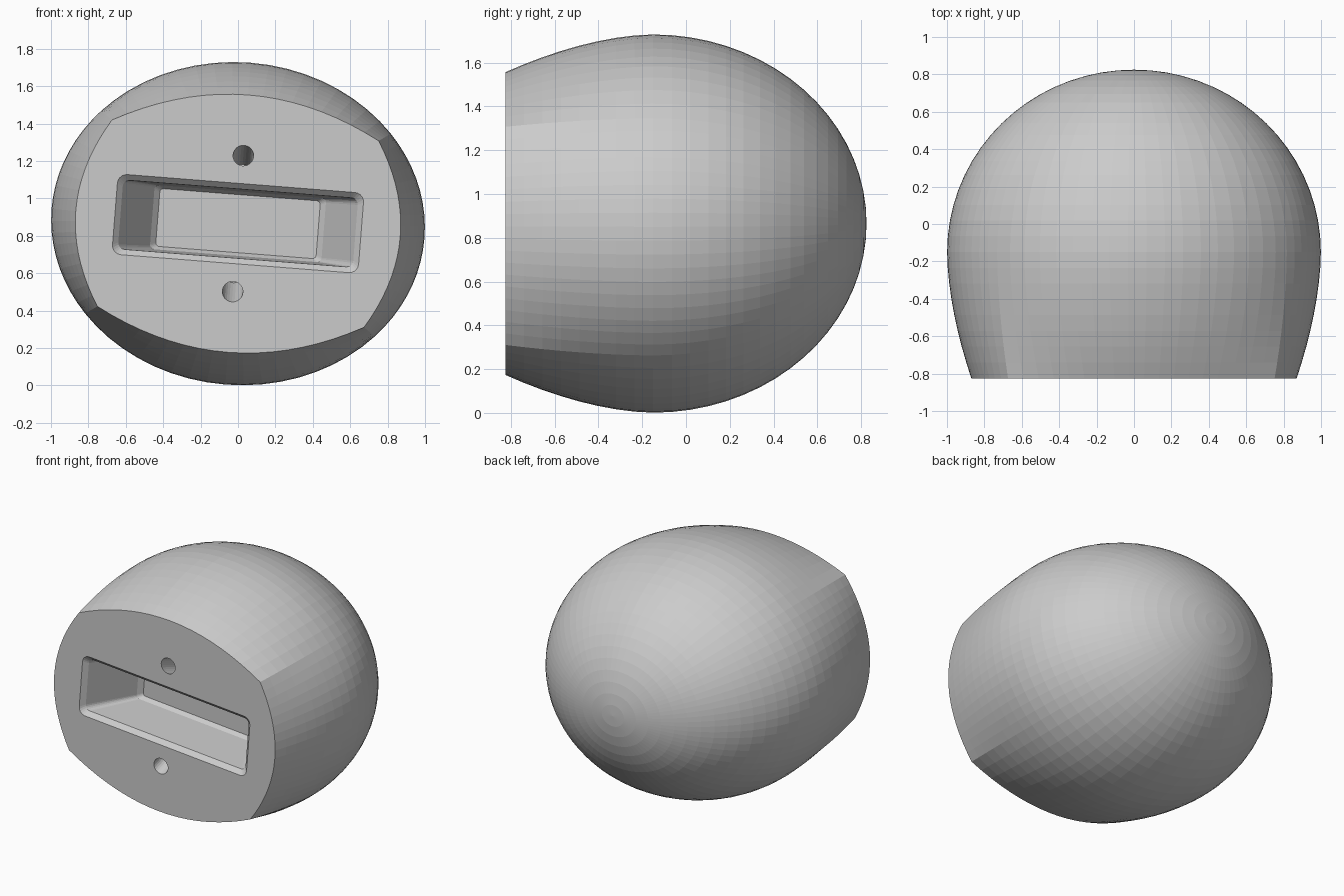
import bpy, bmesh
from math import sin, cos, pi, radians, hypot
from mathutils import Matrix, Vector

if "Cube" in bpy.data.objects:
    bpy.data.objects.remove(bpy.data.objects["Cube"])

TILT = Matrix.Translation((0, 0, 0.865)) @ Matrix.Rotation(radians(4.5), 4, 'Y')
A, B = 1.0, 0.863            # widest section half-axes
Y_WIDE, Y_FACE = -0.15, -0.825
N = 9                        # half-segments per contour arc


def loft(name, rings, tip=None):
    """Skin closed rings; cap the start, and the end with a cap or a tip point."""
    bm = bmesh.new()
    vs = [[bm.verts.new(p) for p in r] for r in rings]
    n = len(vs[0])
    for a, b in zip(vs, vs[1:]):
        for i in range(n):
            j = (i + 1) % n
            bm.faces.new((a[i], a[j], b[j], b[i]))
    bm.faces.new(vs[0][::-1])
    if tip:
        t = bm.verts.new(tip)
        for i in range(n):
            bm.faces.new((vs[-1][i], vs[-1][(i + 1) % n], t))
    else:
        bm.faces.new(vs[-1])
    bmesh.ops.recalc_face_normals(bm, faces=bm.faces)
    me = bpy.data.meshes.new(name)
    bm.to_mesh(me)
    bm.free()
    ob = bpy.data.objects.new(name, me)
    bpy.context.collection.objects.link(ob)
    ob.matrix_world = TILT
    return ob


def face_contour():
    """Four bowed sides meeting at four corners."""
    side, top = [], []
    for i in range(-N, N):
        t = i / N
        side.append((0.87 - 0.155 * t * t, 0.5 * t))
        top.append((-0.715 * t, 0.69 - 0.19 * t * t))
    half = side + top
    return half + [(-u, -v) for u, v in half]


def rounded_rect(w, h, r, y):
    pts = []
    for k, (sx, sz) in enumerate(((1, 1), (-1, 1), (-1, -1), (1, -1))):
        for i in range(6):
            a = k * pi / 2 + i / 5 * pi / 2
            pts.append((sx * (w - r) + r * cos(a), y, sz * (h - r) + r * sin(a)))
    return pts


# Body: bowed flat front blending into an ellipsoid back
front = face_contour()
wide = [(u / hypot(u / A, v / B), v / hypot(u / A, v / B)) for u, v in front]
rings = []
for k in range(9):
    s = 1 - k / 8
    t = s ** 1.75
    y = Y_WIDE + (Y_FACE - Y_WIDE) * s
    rings.append([(w[0] + (f[0] - w[0]) * t, y, w[1] + (f[1] - w[1]) * t)
                  for f, w in zip(front, wide)])
for k in range(1, 18):
    p = k / 18 * pi / 2
    rings.append([(u * cos(p), Y_WIDE + 0.975 * sin(p), v * cos(p)) for u, v in wide])
body = loft("body", rings, (0, 0.825, 0))

# Slot cutter: chamfered mouth, tapering ends, softened floor edge
slot = loft("slot_cutter", [
    rounded_rect(0.70, 0.255, 0.07, Y_FACE - 0.04),
    rounded_rect(0.63, 0.185, 0.035, Y_FACE + 0.03),
    rounded_rect(0.46, 0.172, 0.025, Y_FACE + 0.36),
    rounded_rect(0.43, 0.155, 0.02, Y_FACE + 0.39)])

# Pin hole cutters, leaning in towards the middle
cutters = [slot]
for s in (1, -1):
    d = Vector((0, cos(radians(20)), -s * sin(radians(20))))
    c = Vector((0, Y_FACE, s * 0.365))
    hole = []
    for q in (-0.1, 0.3):
        hole.append([c + d * q + Vector((0.055 * cos(a), 0, 0.055 * sin(a)))
                     for a in (i * pi / 12 for i in range(24))])
    cutters.append(loft("pin_hole_cutter", hole))

# Carve the recesses
for c in cutters:
    c.hide_render = True
    m = body.modifiers.new("carve", 'BOOLEAN')
    m.operation, m.solver, m.object = 'DIFFERENCE', 'EXACT', c
bpy.context.view_layer.objects.active = body
body.select_set(True)
for m in list(body.modifiers):
    bpy.ops.object.modifier_apply(modifier=m.name)
for c in cutters:
    bpy.data.objects.remove(c)
